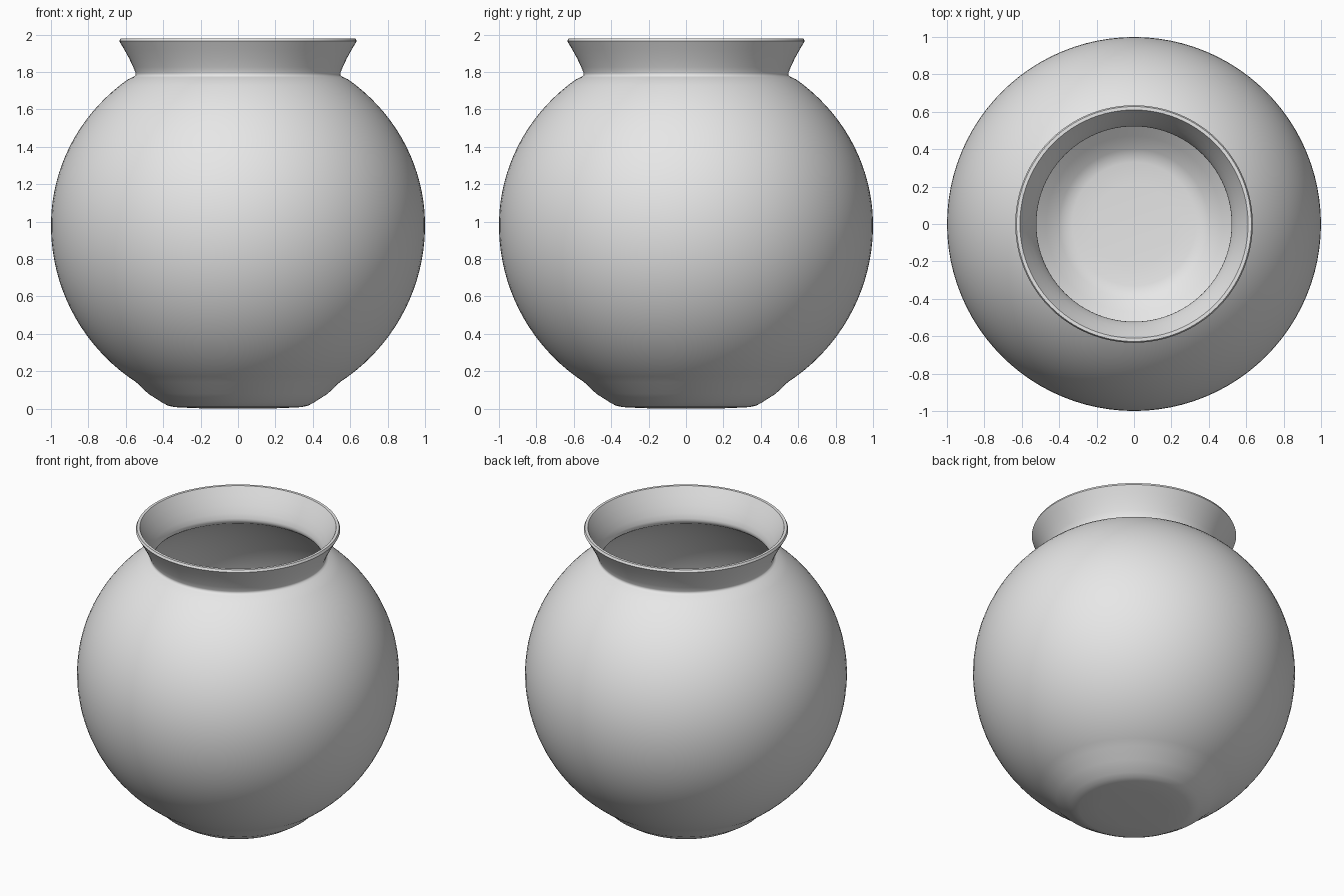
import bpy, bmesh
from math import sin, cos, radians, pi

old = bpy.data.objects.get("Cube")
if old:
    bpy.data.objects.remove(old, do_unlink=True)

SEGMENTS = 96
MID = 0.98          # height of the widest part of the belly
WALL = 0.03


def belly(radius, low, high, start, end, steps=36):
    """Rounded wall as (radius, height) points between two angles in degrees."""
    points = []
    for i in range(steps + 1):
        a = radians(start + (end - start) * i / steps)
        points.append((radius * cos(a), MID + (high if a > 0 else low) * sin(a)))
    return points


# Outer skin: flat foot, belly, flared neck
foot = [(0, 0), (0.22, 0.002), (0.34, 0.008), (0.375, 0.016), (0.405, 0.032), (0.48, 0.08)]
outside = belly(1.0, 1.0, 0.965, -57, 54)
neck = [(0.562, 1.772), (0.552, 1.778), (0.547, 1.786), (0.548, 1.795),
        (0.56, 1.826), (0.582, 1.872), (0.608, 1.92), (0.635, 1.965)]

# Rim and inner skin, back down to the floor
rim = [(0.628, 1.98), (0.61, 1.98)]
throat = [(0.58, 1.925), (0.553, 1.872), (0.533, 1.826), (0.523, 1.795),
          (0.522, 1.782), (0.526, 1.768), (0.54, 1.754)]
inside = belly(1 - WALL, 1 - WALL, 0.965 - WALL, 53, -57)
floor = [(0.47, 0.11), (0.4, 0.063), (0.37, 0.046), (0.33, 0.038), (0.22, 0.033), (0, 0.03)]

profile = foot + outside + neck + rim + throat + inside + floor

# Spin the profile around the upright axis
bm = bmesh.new()
verts = [bm.verts.new((r, 0, z)) for r, z in profile]
edges = [bm.edges.new(pair) for pair in zip(verts, verts[1:])]
bmesh.ops.spin(bm, geom=verts + edges, cent=(0, 0, 0), axis=(0, 0, 1),
               angle=2 * pi, steps=SEGMENTS, use_duplicate=False)
bmesh.ops.remove_doubles(bm, verts=bm.verts, dist=0.0005)
bmesh.ops.recalc_face_normals(bm, faces=bm.faces)

mesh = bpy.data.meshes.new("round_pot")
bm.to_mesh(mesh)
bm.free()
pot = bpy.data.objects.new("round_pot", mesh)
bpy.context.collection.objects.link(pot)

# Plain pale grey finish
grey = bpy.data.materials.new("pale_grey")
grey.use_nodes = True
colour = (0.8, 0.8, 0.8, 1)
grey.diffuse_color = colour
grey.node_tree.nodes["Principled BSDF"].inputs["Base Color"].default_value = colour
mesh.materials.append(grey)

# Smooth walls with crisp rim edges
bpy.ops.object.select_all(action="DESELECT")
pot.select_set(True)
bpy.context.view_layer.objects.active = pot
bpy.ops.object.shade_smooth_by_angle(angle=radians(42))
